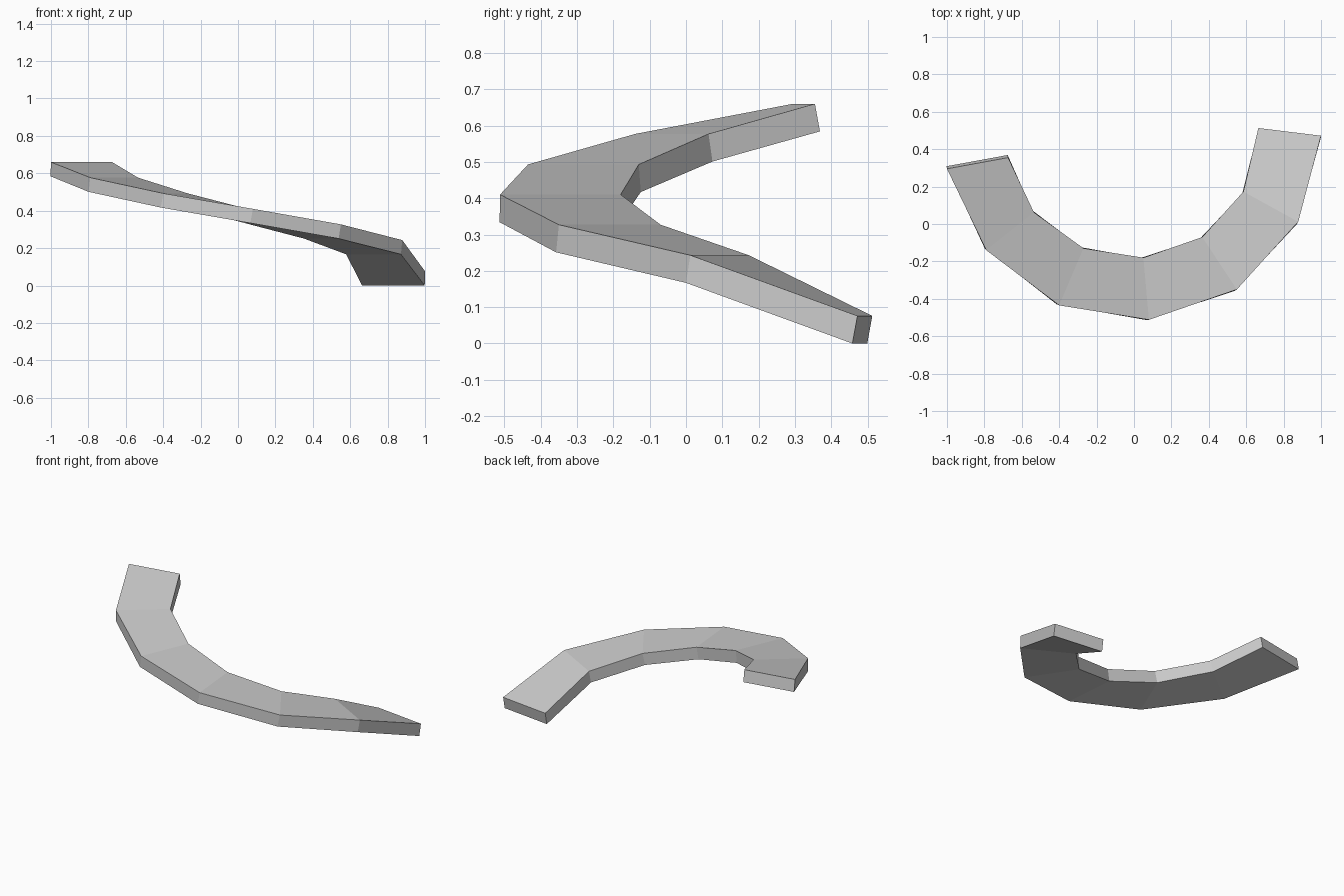
import bpy
import bmesh
from mathutils import Vector

cube = bpy.data.objects.get("Cube")
if cube:
    bpy.data.objects.remove(cube, do_unlink=True)

THICKNESS = 0.076
LEAN = 0.014

# Cross-sections along the descending bend: outer x, y, inner x, y, top height
stations = [
    (-1.0, 0.295, -0.673, 0.355, 0.66),
    (-0.79, -0.14, -0.535, 0.062, 0.577),
    (-0.40, -0.435, -0.27, -0.13, 0.493),
    (0.08, -0.512, 0.05, -0.18, 0.41),
    (0.55, -0.35, 0.365, -0.07, 0.327),
    (0.878, 0.012, 0.585, 0.173, 0.243),
    (1.0, 0.472, 0.665, 0.513, 0.076),
]

# Plain grey surface
grey = bpy.data.materials.new("plain_grey")
grey.use_nodes = True
colour = (0.6, 0.6, 0.6, 1.0)
grey.diffuse_color = colour
grey.node_tree.nodes["Principled BSDF"].inputs["Base Color"].default_value = colour

# Loft the curved slab through the sections; each one leans with the slope
bm = bmesh.new()
rings = []
for ox, oy, ix, iy, z in stations:
    outer, inner = Vector((ox, oy, z)), Vector((ix, iy, z))
    across = (inner - outer).normalized()
    down = Vector((-across.y * LEAN, across.x * LEAN, -THICKNESS))
    corners = (outer, inner, inner + down, outer + down)
    rings.append([bm.verts.new(c) for c in corners])

for a, b in zip(rings, rings[1:]):
    for i in range(4):
        j = (i + 1) % 4
        bm.faces.new((a[i], a[j], b[j], b[i]))
bm.faces.new(rings[0])
bm.faces.new(reversed(rings[-1]))
bmesh.ops.recalc_face_normals(bm, faces=bm.faces)

mesh = bpy.data.meshes.new("curved_ramp")
bm.to_mesh(mesh)
bm.free()
mesh.materials.append(grey)
ramp = bpy.data.objects.new("curved_ramp", mesh)
bpy.context.collection.objects.link(ramp)
